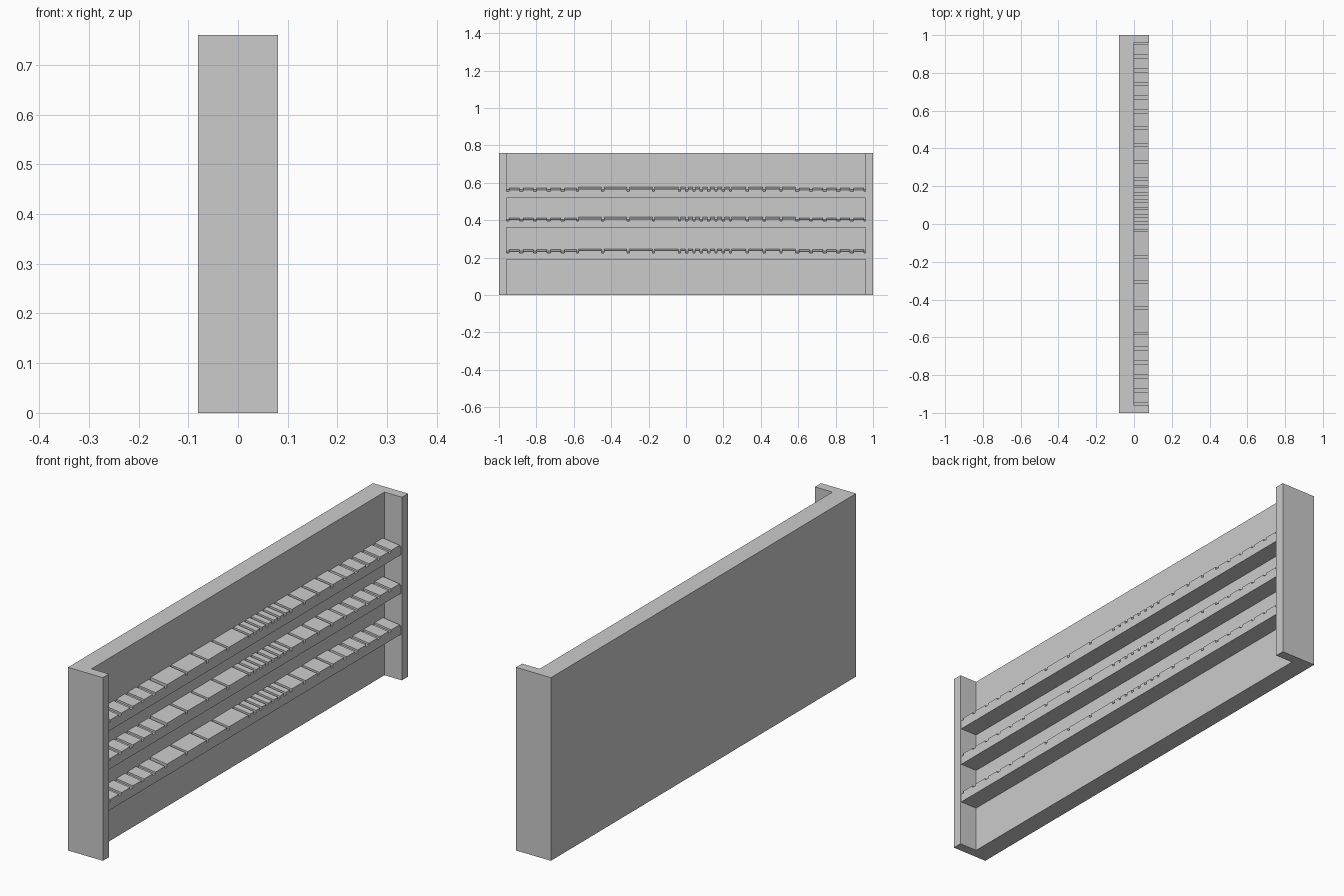
import bpy
import bmesh

if "Cube" in bpy.data.objects:
    bpy.data.objects.remove(bpy.data.objects["Cube"], do_unlink=True)

grey = bpy.data.materials.new("light_grey")
grey.use_nodes = True
colour = (0.6, 0.6, 0.6, 1)
grey.diffuse_color = colour
grey.node_tree.nodes["Principled BSDF"].inputs["Base Color"].default_value = colour


def extrude_profile(name, profile, axis, start, end):
    """Extrude a closed 2D profile: (x, z) along y, or (x, y) along z."""
    bm = bmesh.new()
    place = (lambda a, b: (a, start, b)) if axis == "y" else (lambda a, b: (a, b, start))
    face = bm.faces.new([bm.verts.new(place(a, b)) for a, b in profile])
    moved = bmesh.ops.extrude_face_region(bm, geom=[face])["geom"]
    step = (0, end - start, 0) if axis == "y" else (0, 0, end - start)
    bmesh.ops.translate(bm, vec=step, verts=[v for v in moved if isinstance(v, bmesh.types.BMVert)])
    bmesh.ops.recalc_face_normals(bm, faces=bm.faces)
    mesh = bpy.data.meshes.new(name)
    bm.to_mesh(mesh)
    bm.free()
    mesh.materials.append(grey)
    obj = bpy.data.objects.new(name, mesh)
    bpy.context.collection.objects.link(obj)
    return obj


# Case: thick back panel and two end walls in one piece
BACK, FACE, RIM, INNER = -0.08, 0.0, 0.08, 0.96
extrude_profile("case", [(BACK, -1), (RIM, -1), (RIM, -INNER), (FACE, -INNER),
                         (FACE, INNER), (RIM, INNER), (RIM, 1), (BACK, 1)], "z", 0, 0.76)

# Slot runs along each shelf: first slot, spacing, count, slot width
RUNS = [(-0.955, 0.074, 5, 0.018), (-0.58, 0.1355, 4, 0.012),
        (-0.035, 0.039, 7, 0.012), (0.238, 0.09, 4, 0.012), (0.595, 0.073, 6, 0.018)]
slots = [(first + i * step, width) for first, step, count, width in RUNS for i in range(count)]

# Shelves with a gently forward-sloping top, each carrying a row of raised pads
DEPTH, SLOPE = 0.076, 0.01
for level, bottom in zip(("lower", "middle", "upper"), (0.19, 0.36, 0.52)):
    base, top = bottom + 0.045, bottom + 0.057
    extrude_profile(level + "_shelf", [(FACE, bottom), (DEPTH, bottom), (DEPTH, base - SLOPE),
                                       (FACE, base)], "y", -INNER, INNER)
    for number, ((y0, w0), (y1, w1)) in enumerate(zip(slots, slots[1:]), 1):
        height = top if -0.6 < y0 < 0.58 else top - 0.004
        extrude_profile(f"{level}_pad_{number}", [(FACE, base), (DEPTH, base - SLOPE),
                        (DEPTH, height - SLOPE), (FACE, height)], "y", y0 + w0 / 2, y1 - w1 / 2)
